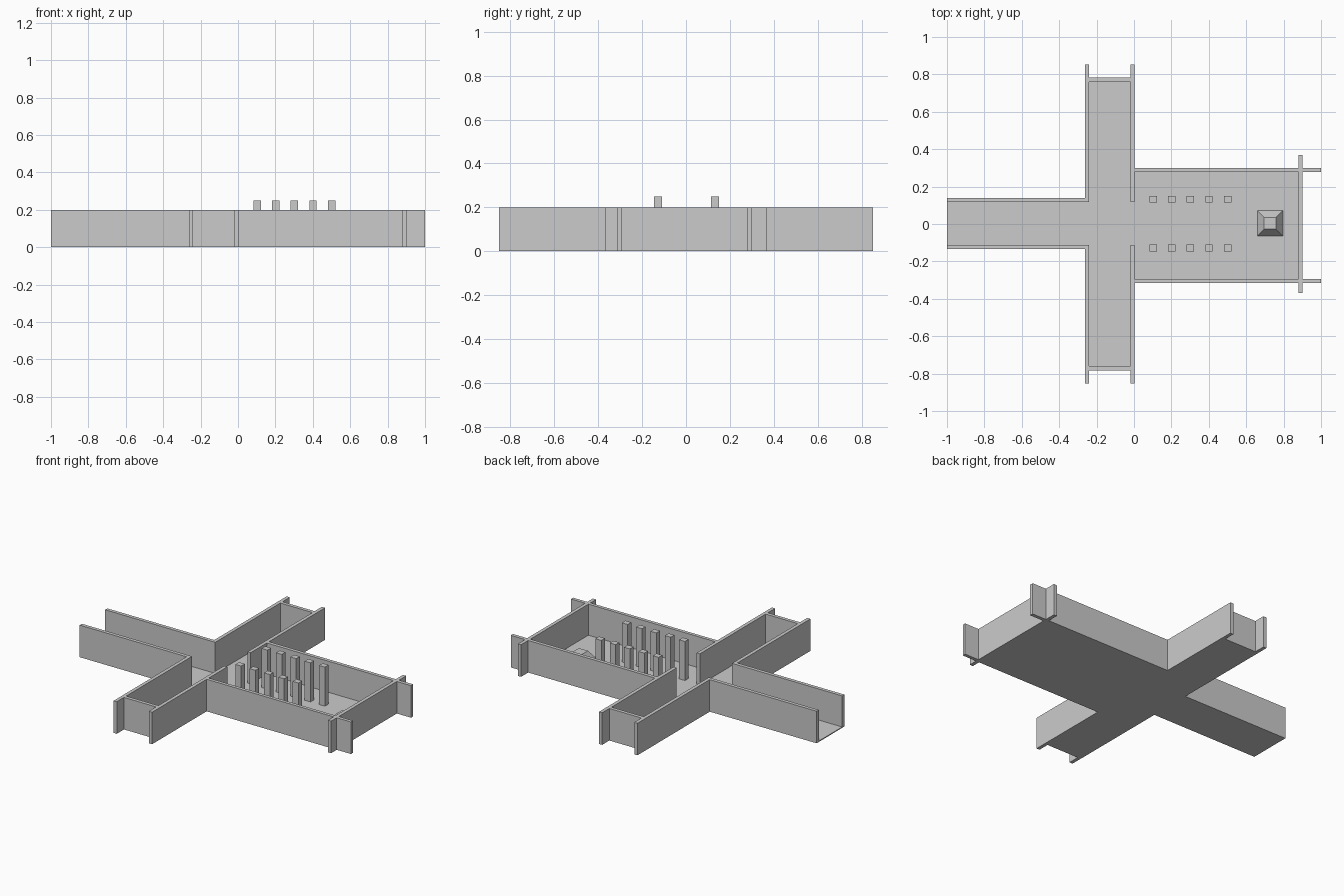
import bpy, bmesh

if "Cube" in bpy.data.objects:
    bpy.data.objects.remove(bpy.data.objects["Cube"])


def finish(name, bm):
    bmesh.ops.recalc_face_normals(bm, faces=bm.faces)
    mesh = bpy.data.meshes.new(name)
    bm.to_mesh(mesh)
    bm.free()
    obj = bpy.data.objects.new(name, mesh)
    bpy.context.collection.objects.link(obj)
    return obj


def prism(name, outline, z0, z1, top_scale=1.0):
    """Extrude a flat outline upward, optionally tapering to its centre."""
    bm = bmesh.new()
    face = bm.faces.new([bm.verts.new((x, y, z0)) for x, y in outline])
    centre = face.calc_center_median()
    ext = bmesh.ops.extrude_face_region(bm, geom=[face], use_keep_orig=True)
    for v in ext["geom"]:
        if isinstance(v, bmesh.types.BMVert):
            v.co.x = centre.x + (v.co.x - centre.x) * top_scale
            v.co.y = centre.y + (v.co.y - centre.y) * top_scale
            v.co.z = z1
    return finish(name, bm)


def box(name, x0, x1, y0, y1, z0=0.0, z1=0.2):
    return prism(name, [(x0, y0), (x1, y0), (x1, y1), (x0, y1)], z0, z1)


# Thin cross-shaped floor joining passage, side wings and hall
prism("floor", [
    (-1.0, -0.125), (-0.25, -0.125), (-0.25, -0.77), (-0.005, -0.77),
    (-0.005, -0.305), (0.89, -0.305), (0.89, 0.29), (-0.005, 0.29),
    (-0.005, 0.77), (-0.25, 0.77), (-0.25, 0.13), (-1.0, 0.13)], 0.0, 0.006)

# Entrance passage walls, open at the far end
box("passage_wall_back", -1.0, -0.24, 0.118, 0.14)
box("passage_wall_front", -1.0, -0.24, -0.133, -0.111)

# Side wings: long walls overshoot the end walls
for side, s, inner in (("back", 1, 0.118), ("front", -1, 0.111)):
    def wing(name, x0, x1, a, b):
        box(name + "_" + side, x0, x1, *sorted((s * a, s * b)))
    wing("wing_outer_wall", -0.262, -0.24, inner, 0.853)
    wing("wing_inner_wall", -0.018, 0.004, inner, 0.853)
    wing("wing_end_wall", -0.24, -0.018, 0.76, 0.782)

# Hall walls crossing at the corners
box("hall_wall_back", 0.004, 1.0, 0.278, 0.3)
box("hall_wall_front", 0.004, 1.0, -0.315, -0.294)
box("hall_end_wall", 0.88, 0.902, -0.37, 0.37)

# Two rows of square pillars
for row, y in (("back", 0.132), ("front", -0.128)):
    for i in range(5):
        x = 0.104 + 0.099 * i
        box(f"pillar_{row}_{i + 1}", x - 0.02, x + 0.02, y - 0.018, y + 0.018, 0.0, 0.25)

# Tapered altar
prism("altar", [(0.655, -0.068), (0.8, -0.068), (0.8, 0.077), (0.655, 0.077)],
      0.0, 0.06, 0.43)
